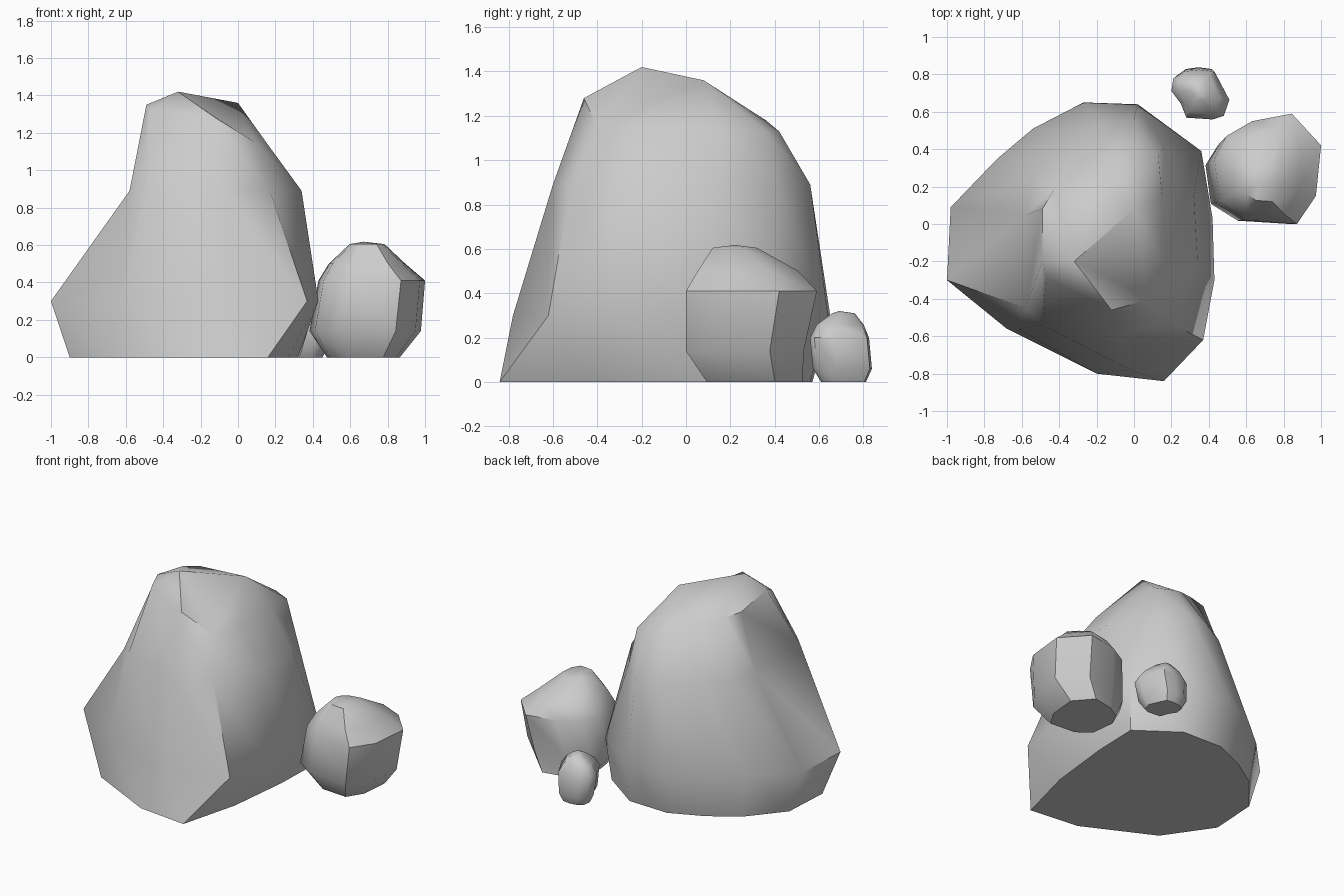
import bpy, bmesh, math

if "Cube" in bpy.data.objects:
    bpy.data.objects.remove(bpy.data.objects["Cube"])


def loft(name, rings, peaks, angle):
    """Skin stacked rings, close the base and fan the top to one or two peaks."""
    bm = bmesh.new()
    rows = [[bm.verts.new(p) for p in r] for r in rings]
    n = len(rows[0])
    bm.faces.new(rows[0])
    for a, b in zip(rows, rows[1:]):
        for i in range(n):
            j = (i + 1) % n
            bm.faces.new((a[i], a[j], b[j], b[i]))
    tips = [bm.verts.new(p) for p in peaks]
    top = rows[-1]
    near = []
    for i in range(n):
        mid = (top[i].co + top[(i + 1) % n].co) / 2
        near.append(min(tips, key=lambda t: (t.co - mid).length))
    for i in range(n):
        bm.faces.new((top[i], top[(i + 1) % n], near[i]))
        if near[i] is not near[i - 1]:
            bm.faces.new((top[i], near[i], near[i - 1]))
    bmesh.ops.recalc_face_normals(bm, faces=bm.faces)
    me = bpy.data.meshes.new(name)
    bm.to_mesh(me)
    bm.free()
    ob = bpy.data.objects.new(name, me)
    bpy.context.collection.objects.link(ob)
    bpy.ops.object.select_all(action='DESELECT')
    ob.select_set(True)
    bpy.context.view_layer.objects.active = ob
    bpy.ops.object.shade_smooth_by_angle(angle=math.radians(angle))


def flat(z, pts):
    return [(x, y, z) for x, y in pts]


def scaled(outline, c, levels):
    """Repeat a plan outline at heights: (z, scale x, scale y, centre x, centre y)."""
    return [[(cx + (x - c[0]) * sx, cy + (y - c[1]) * sy, z) for x, y in outline]
            for z, sx, sy, cx, cy in levels]


# Large rock: base, belly, shoulder and slanted cap rim
base = [(-.9, -.24), (-.88, .1), (-.68, .34), (-.48, .47), (-.25, .57), (.05, .56),
        (.33, .36), (.32, .03), (.27, -.42), (.16, -.84), (-.2, -.8), (-.68, -.56)]
belly = [(-1, -.3), (-.98, .09), (-.73, .35), (-.54, .51), (-.27, .65), (.02, .64),
         (.36, .39), (.42, .03), (.43, -.3), (.37, -.62), (-.02, -.78), (-.62, -.56)]
shoulder = [(-.58, -.45), (-.58, .05), (-.54, .26), (-.36, .42), (-.17, .53), (0, .56),
            (.16, .41), (.32, .15), (.34, -.2), (.17, -.52), (-.08, -.6), (-.49, -.54)]
rim = [(-.49, -.2, 1.35), (-.49, .08, 1.3), (-.43, .18, 1.28), (-.25, .28, 1.23),
       (-.1, .36, 1.18), (0, .42, 1.13), (.13, .36, 1.13), (.15, .15, 1.14),
       (.15, -.2, 1.15), (.09, -.4, 1.15), (-.12, -.46, 1.28), (-.47, -.29, 1.31)]
loft("large_rock", [flat(0, base), flat(.3, belly), flat(.89, shoulder), rim],
     [(-.32, -.2, 1.42), (0, .08, 1.36)], 46)

# Medium boulder
plan = [(.38, .35), (.45, .47), (.6, .55), (.83, .59), (1, .42),
        (.97, .15), (.86, 0), (.56, .02), (.41, .12)]
loft("medium_boulder", scaled(plan, (.69, .295), [
    (0, .63, .73, .67, .31), (.14, .96, .9, .68, .265), (.41, .92, 1, .715, .295),
    (.5, .66, .77, .69, .28), (.605, .3, .34, .69, .22)]), [(.67, .22, .618)], 46)

# Small stone
plan = [(.2, .72), (.21, .79), (.27, .83), (.35, .84), (.43, .83),
        (.51, .67), (.48, .58), (.42, .56), (.28, .57), (.25, .65)]
loft("small_stone", scaled(plan, (.355, .7), [
    (0, .66, .72, .35, .71), (.06, .86, .95, .35, .705), (.2, 1, .95, .355, .692),
    (.26, .72, .75, .35, .695), (.31, .3, .36, .35, .71)]), [(.35, .69, .32)], 46)
